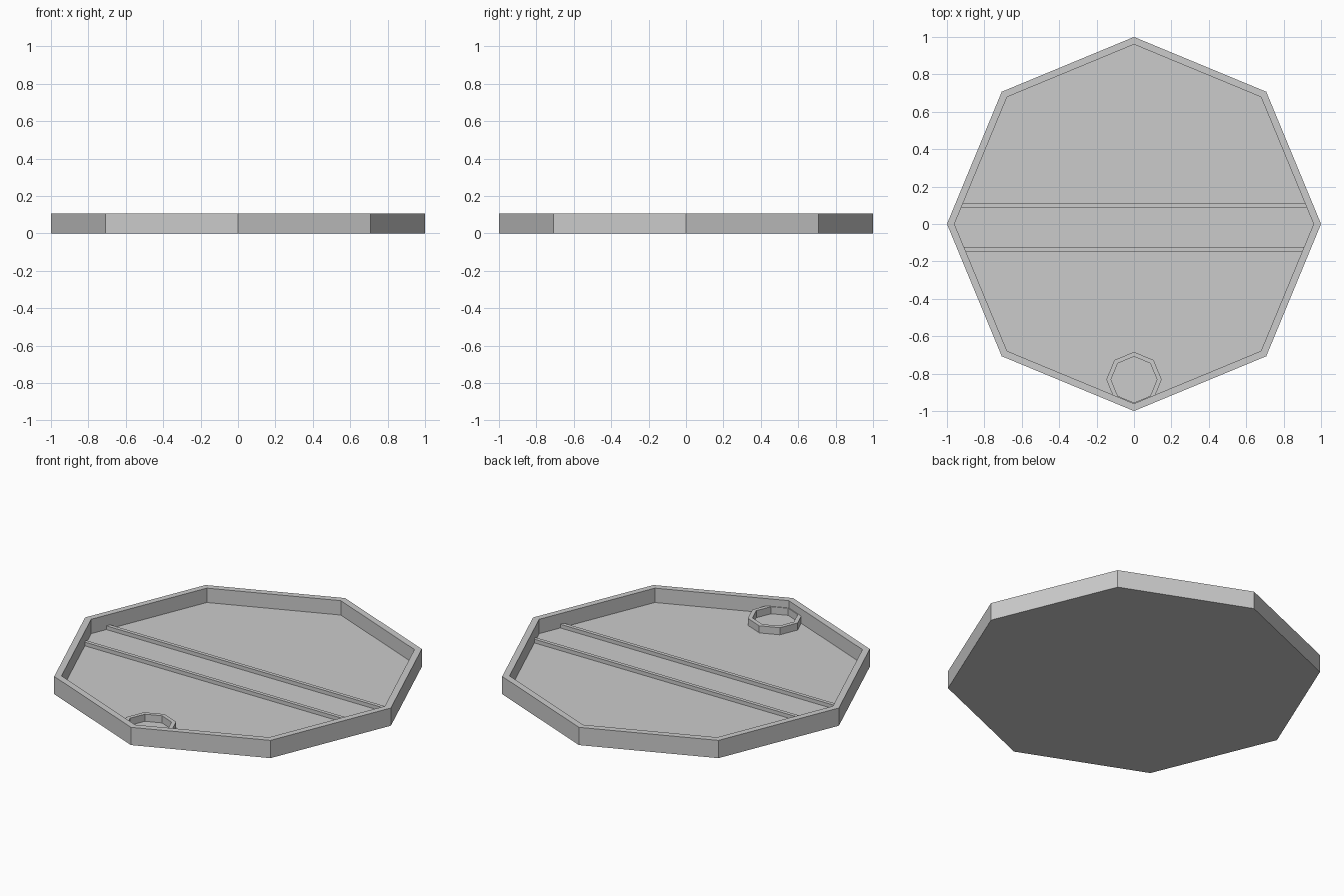
import bpy, bmesh
from math import cos, sin, pi

if "Cube" in bpy.data.objects:
    bpy.data.objects.remove(bpy.data.objects["Cube"])


def octagon(r, cy=0.0):
    return [(r * cos(i * pi / 4), cy + r * sin(i * pi / 4)) for i in range(8)]


def finish(bm, name):
    bmesh.ops.recalc_face_normals(bm, faces=bm.faces[:])
    mesh = bpy.data.meshes.new(name)
    bm.to_mesh(mesh)
    bm.free()
    ob = bpy.data.objects.new(name, mesh)
    bpy.context.collection.objects.link(ob)
    return ob


def loft(name, loops, closed):
    """Skin octagon loops given as (radius, z); closed joins last to first."""
    bm = bmesh.new()
    cy = loops[0][2]
    rings = [[bm.verts.new((x, y, z)) for x, y in octagon(r, cy)] for r, z, _ in loops]
    n = len(rings)
    for k in range(n if closed else n - 1):
        a, b = rings[k], rings[(k + 1) % n]
        for i in range(8):
            j = (i + 1) % 8
            bm.faces.new((a[i], a[j], b[j], b[i]))
    if not closed:
        bm.faces.new(rings[0])
        bm.faces.new(rings[-1])
    return finish(bm, name)


FLOOR, RIM = 0.02, 0.105

# Octagonal tray: base, outer wall, rim, inner wall and floor
loft("tray", [(1, 0, 0), (1, RIM, 0), (0.96, RIM, 0), (0.96, FLOOR, 0)], False)

# Small octagonal ring tucked into the front corner
CY, LOW, TOP = -0.832, FLOOR, 0.062
loft("corner_ring", [(0.148, LOW, CY), (0.148, TOP, CY),
                     (0.123, TOP, CY), (0.123, LOW, CY)], True)

# Two thin ribs across the floor, ends buried in the wall
for name, y in (("back_rib", 0.10), ("front_rib", -0.135)):
    bm = bmesh.new()
    bmesh.ops.create_cube(bm, size=1)
    bmesh.ops.scale(bm, vec=(1.85, 0.022, 0.022), verts=bm.verts)
    bmesh.ops.translate(bm, vec=(0, y, FLOOR + 0.011), verts=bm.verts)
    finish(bm, name)
